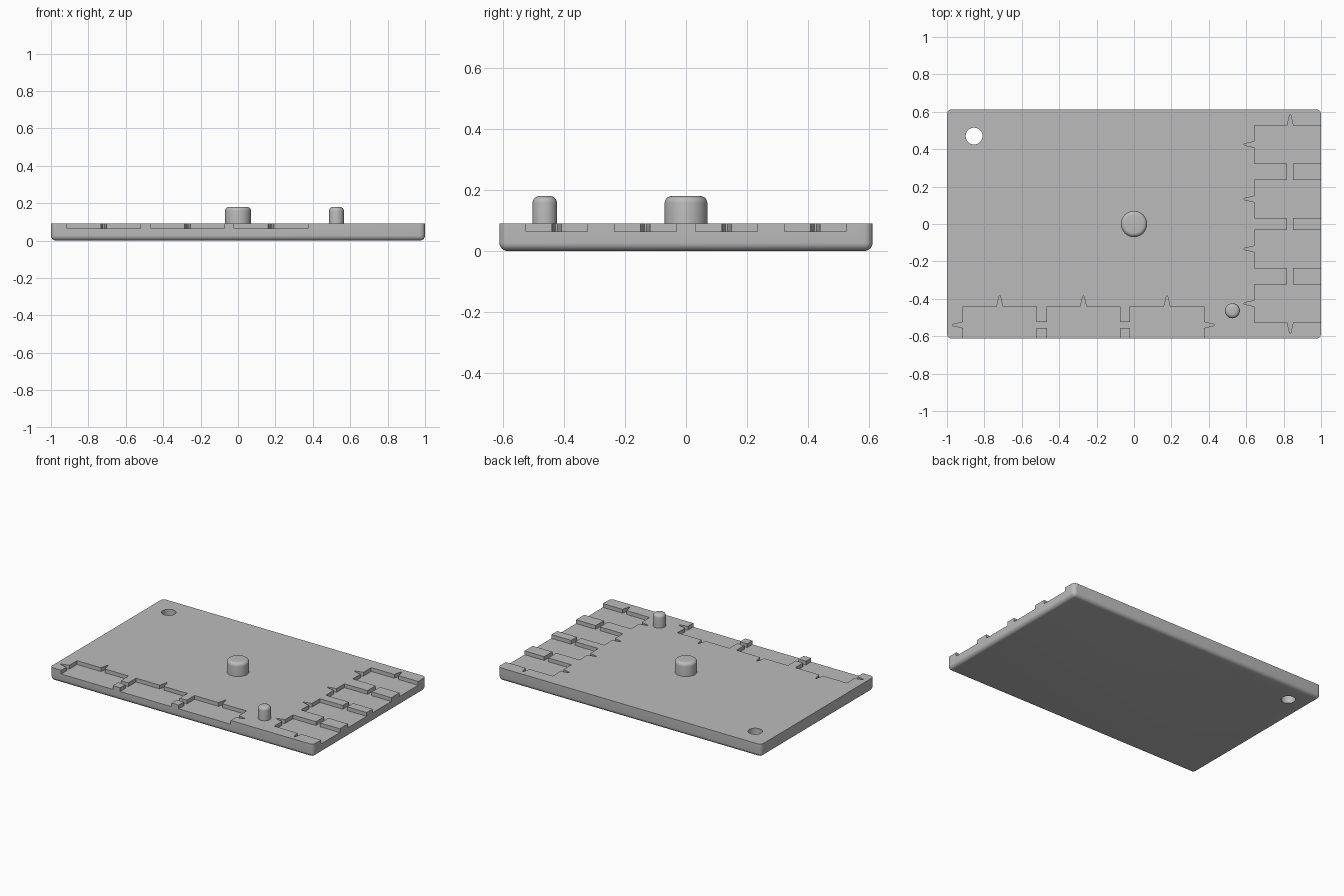
import bpy, bmesh, math
from mathutils import Matrix, Vector

if "Cube" in bpy.data.objects:
    bpy.data.objects.remove(bpy.data.objects["Cube"])

HX, HY, TOP, FLOOR = 1.0, 0.613, 0.09, 0.064

grey = bpy.data.materials.new("plain grey")
grey.diffuse_color = (0.5, 0.5, 0.5, 1)
grey.use_nodes = True
grey.node_tree.nodes["Principled BSDF"].inputs["Base Color"].default_value = grey.diffuse_color


def add_object(name, bm):
    bmesh.ops.recalc_face_normals(bm, faces=bm.faces[:])
    mesh = bpy.data.meshes.new(name)
    bm.to_mesh(mesh)
    bm.free()
    mesh.materials.append(grey)
    obj = bpy.data.objects.new(name, mesh)
    bpy.context.collection.objects.link(obj)
    return obj


def shade(obj):
    bpy.ops.object.select_all(action='DESELECT')
    obj.select_set(True)
    bpy.context.view_layer.objects.active = obj
    bpy.ops.object.shade_smooth_by_angle(angle=math.radians(35))


def prism(points, z0=FLOOR, z1=0.2):
    bm = bmesh.new()
    face = bm.faces.new([bm.verts.new((x, y, z0)) for x, y in points])
    ext = bmesh.ops.extrude_face_region(bm, geom=[face])
    verts = [g for g in ext["geom"] if isinstance(g, bmesh.types.BMVert)]
    bmesh.ops.translate(bm, verts=verts, vec=(0, 0, z1 - z0))
    return add_object("cutter", bm)


def rect(x0, x1, y0, y1):
    return prism([(x0, y0), (x1, y0), (x1, y1), (x0, y1)])


def spike(x, y, dx, dy, length=0.056):
    # tapered notch starting just inside a pocket wall and pointing outward
    d, n, p = Vector((dx, dy)), Vector((-dy, dx)), Vector((x, y))
    a, b = p - d * 0.01, p + d * length
    return prism([a - n * 0.018, b - n * 0.003, b + n * 0.003, a + n * 0.018])


def peg(name, x, y, radius, fillet):
    bm = bmesh.new()
    z0, z1 = TOP - 0.01, 0.18
    bmesh.ops.create_cone(bm, cap_ends=True, segments=48, radius1=radius, radius2=radius,
                          depth=z1 - z0, matrix=Matrix.Translation((x, y, (z0 + z1) / 2)))
    rim = [e for e in bm.edges if all(v.co.z > z1 - 0.001 for v in e.verts)]
    bmesh.ops.bevel(bm, geom=rim, offset=fillet, segments=6, profile=0.5, affect='EDGES')
    shade(add_object(name, bm))


# base plate: rounded along the bottom and the upright corners, sharp on top
bm = bmesh.new()
bmesh.ops.create_cube(bm, size=1, matrix=Matrix.Translation((0, 0, TOP / 2))
                      @ Matrix.Diagonal((2 * HX, 2 * HY, TOP, 1)))
edges = [e for e in bm.edges if min(v.co.z for v in e.verts) < 0.01]
bmesh.ops.bevel(bm, geom=edges, offset=0.027, segments=6, profile=0.5, affect='EDGES')
plate = add_object("base_plate", bm)

cutters = []

# front pockets, each with a notch at the back, joined by narrow channels
front = [(-0.914, -0.522), (-0.466, -0.075), (-0.021, 0.374)]
for x0, x1 in front:
    cutters.append(rect(x0, x1, -0.7, -0.441))
    cutters.append(spike((x0 + x1) / 2, -0.441, 0, 1))
for a, b in zip(front, front[1:]):
    cutters.append(rect(a[1] - 0.01, b[0] + 0.01, -0.556, -0.525))
cutters += [spike(front[0][0], -0.54, -1, 0), spike(front[-1][1], -0.54, 1, 0)]

# right side pockets, laid out the same way
side = [(-0.526, -0.324), (-0.235, -0.032), (0.032, 0.235), (0.324, 0.526)]
for y0, y1 in side:
    cutters.append(rect(0.644, 1.1, y0, y1))
    cutters.append(spike(0.644, (y0 + y1) / 2, -1, 0))
for a, b in zip(side, side[1:]):
    cutters.append(rect(0.819, 0.851, a[1] - 0.01, b[0] + 0.01))
cutters += [spike(0.835, side[0][0], 0, -1), spike(0.835, side[-1][1], 0, 1)]

# round hole through the back left corner
ring = [math.tau * i / 48 for i in range(48)]
cutters.append(prism([(-0.855 + 0.045 * math.cos(t), 0.47 + 0.045 * math.sin(t))
                      for t in ring], -0.1))

bpy.context.view_layer.objects.active = plate
for cutter in cutters:
    mod = plate.modifiers.new("cut", 'BOOLEAN')
    mod.operation, mod.solver, mod.object = 'DIFFERENCE', 'EXACT', cutter
    bpy.ops.object.modifier_apply(modifier=mod.name)
    bpy.data.objects.remove(cutter)
shade(plate)

# upright pegs
peg("centre_peg", 0, 0, 0.07, 0.022)
peg("small_peg", 0.526, -0.464, 0.04, 0.022)
